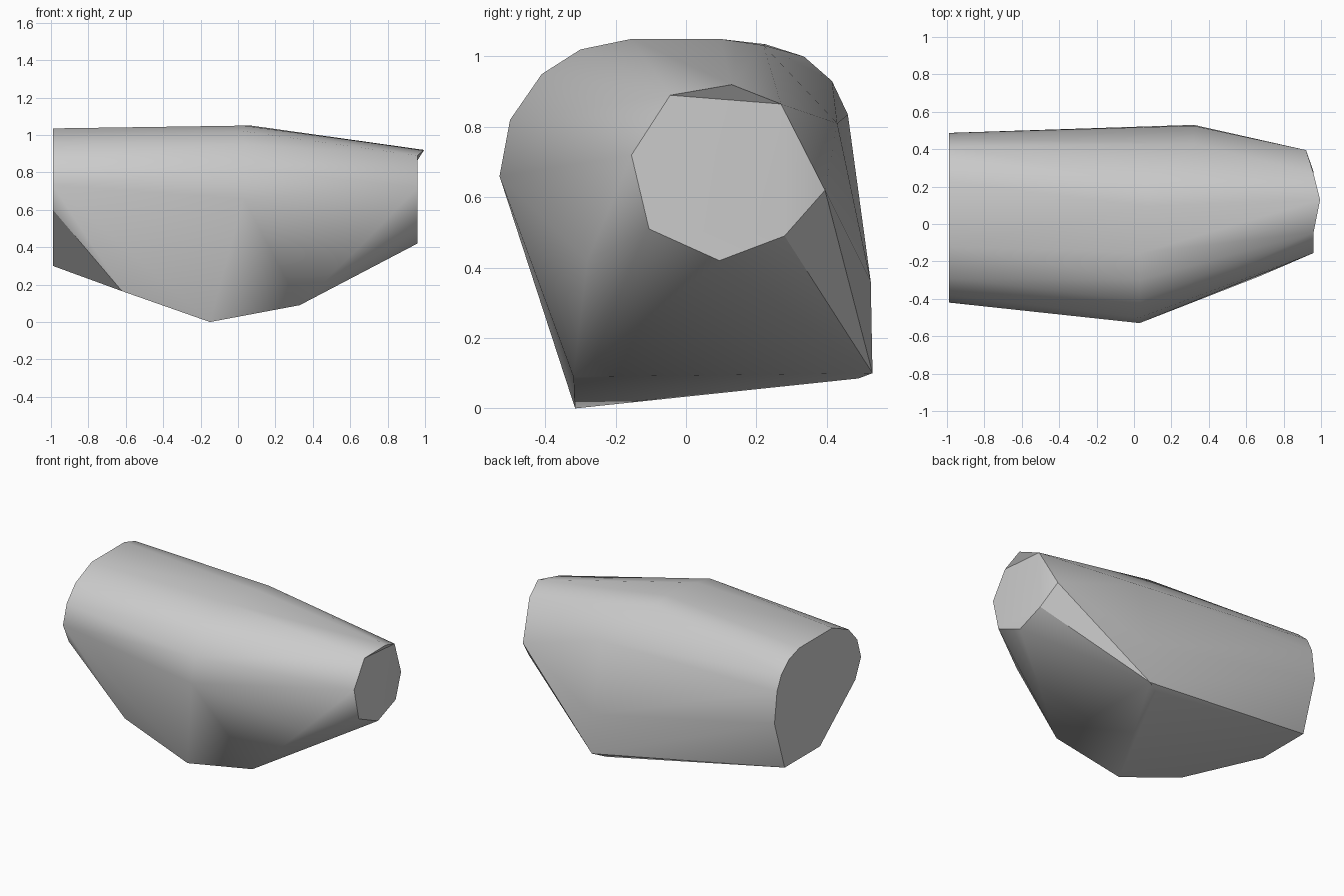
import bpy
import bmesh
from math import radians

cube = bpy.data.objects.get("Cube")
if cube:
    bpy.data.objects.remove(cube, do_unlink=True)

# One plain stone colour
stone = bpy.data.materials.new("stone_grey")
stone.use_nodes = True
grey = (0.6, 0.6, 0.6, 1)
stone.diffuse_color = grey
stone.node_tree.nodes["Principled BSDF"].inputs["Base Color"].default_value = grey


def section(x, outline):
    """Place a (y, z) outline at one station along the length."""
    return [(x, y, z) for y, z in outline]


# Broad end, rounded above and angled below
broad_end = section(-0.99, [
    (-0.42, 0.73), (-0.38, 0.86), (-0.29, 0.96), (-0.12, 1.035), (0.225, 1.035),
    (0.335, 1.0), (0.415, 0.93), (0.46, 0.835), (0.487, 0.63),
    (0.38, 0.30), (0.01, 0.30), (-0.36, 0.60)])

# Widest girth: rounded crown and front shoulder
shoulder = section(0.03, [
    (-0.53, 0.66), (-0.50, 0.82), (-0.41, 0.95), (-0.30, 1.02), (-0.155, 1.05)])
crown = section(0.07, [(0.095, 1.05), (0.22, 1.032)])

# Rear flank and the keel along the bottom front
rear_flank = section(0.32, [(0.43, 0.81), (0.525, 0.36), (0.53, 0.10)]) + [(0.24, 0.49, 0.085)]
keel = [(-0.62, -0.30, 0.165), (-0.15, -0.315, 0.0), (0.33, -0.32, 0.09), (0.67, -0.28, 0.42)]

# Narrow flat end, with a small lip at its top
narrow_end = section(0.96, [
    (-0.045, 0.89), (0.27, 0.865), (0.28, 0.49), (0.095, 0.42),
    (-0.105, 0.51), (-0.155, 0.72)]) + [(0.92, 0.395, 0.62)]
lip_base = (0.95, 0.13, 0.92)

# Wrap the sections in one faceted skin
bm = bmesh.new()
for co in broad_end + shoulder + crown + rear_flank + keel + narrow_end:
    bm.verts.new(co)
lip = bm.verts.new(lip_base)
bmesh.ops.convex_hull(bm, input=bm.verts[:])
bmesh.ops.delete(bm, geom=[v for v in bm.verts if not v.link_faces], context="VERTS")
bmesh.ops.dissolve_limit(bm, angle_limit=radians(1), verts=bm.verts[:], edges=bm.edges[:])
bmesh.ops.recalc_face_normals(bm, faces=bm.faces[:])

# Pull the lip out past the flat end
lip.co.x = 0.995

mesh = bpy.data.meshes.new("rock")
bm.to_mesh(mesh)
bm.free()
mesh.materials.append(stone)
rock = bpy.data.objects.new("rock", mesh)
bpy.context.collection.objects.link(rock)

bpy.context.view_layer.objects.active = rock
rock.select_set(True)
bpy.ops.object.shade_smooth_by_angle(angle=radians(30))
